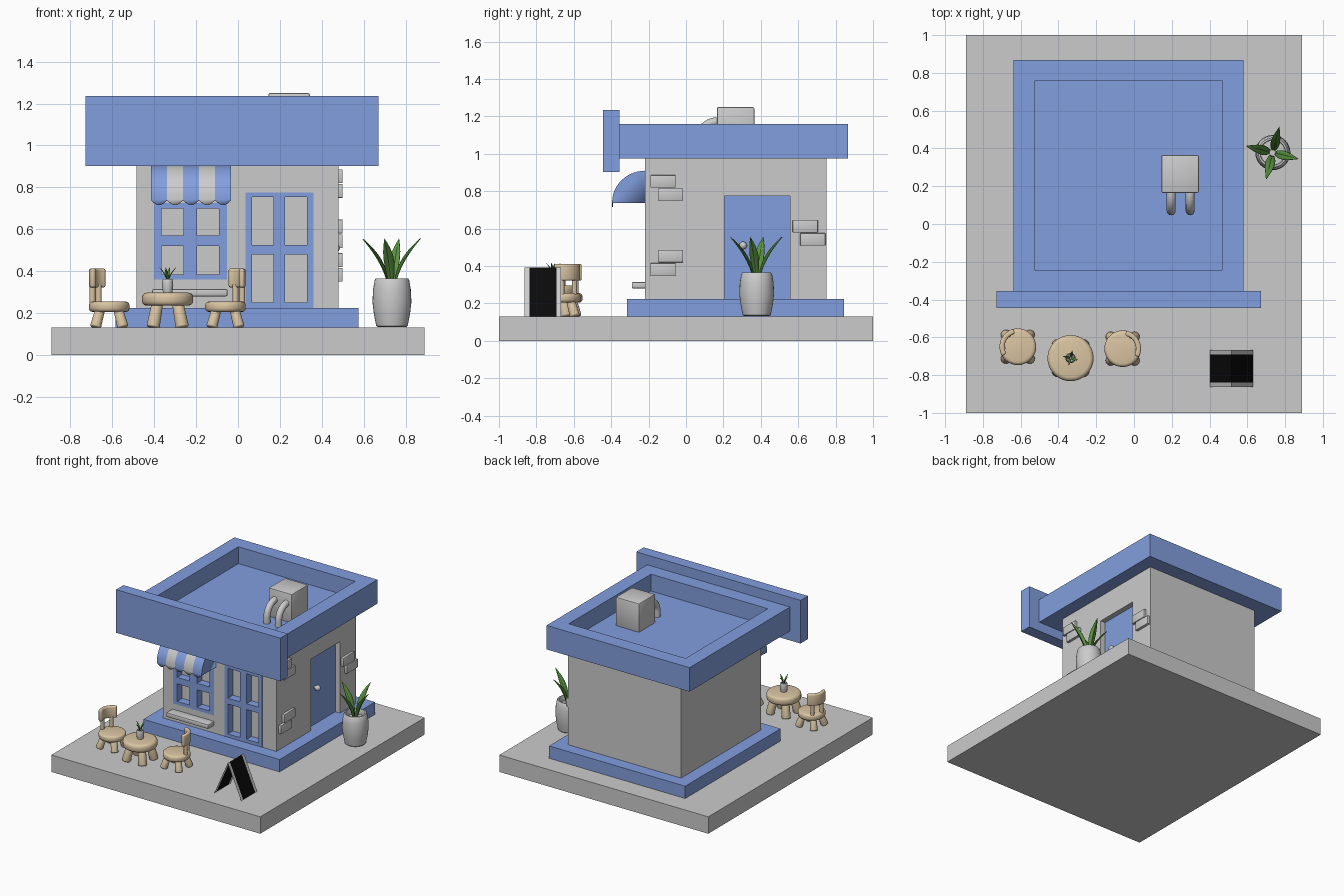
import bpy, bmesh, math
from mathutils import Vector, Matrix

if "Cube" in bpy.data.objects:
    bpy.data.objects.remove(bpy.data.objects["Cube"])


def material(name, col):
    m = bpy.data.materials.new(name)
    m.diffuse_color = (*col, 1)
    m.use_nodes = True
    m.node_tree.nodes["Principled BSDF"].inputs["Base Color"].default_value = m.diffuse_color
    return m


GREY = material("light grey", (0.60, 0.60, 0.60))
BLUE = material("soft blue", (0.225, 0.345, 0.735))
WOOD = material("pale wood", (0.70, 0.555, 0.36))
GREEN = material("leaf green", (0.10, 0.29, 0.05))
BLACK = material("board black", (0.003, 0.003, 0.003))


def finish(name, bm, mats, bevel=0, seg=3, smooth=True, solid=True):
    """Turn a bmesh into an object, with optional rounded edges."""
    if solid:
        bmesh.ops.recalc_face_normals(bm, faces=bm.faces)
    if bevel:
        edges = [e for e in bm.edges if e.calc_face_angle(0) > 0.6]
        bmesh.ops.bevel(bm, geom=edges, offset=bevel, segments=seg, affect='EDGES', profile=0.5)
    me = bpy.data.meshes.new(name)
    bm.to_mesh(me)
    bm.free()
    for m in (mats if isinstance(mats, list) else [mats]):
        me.materials.append(m)
    if smooth:
        me.shade_smooth()
        me.set_sharp_from_angle(angle=math.radians(35))
    ob = bpy.data.objects.new(name, me)
    bpy.context.collection.objects.link(ob)
    return ob


def add_box(bm, x, y, z):
    """Box from three (low, high) ranges."""
    size = [b - a for a, b in (x, y, z)]
    mid = [(a + b) / 2 for a, b in (x, y, z)]
    bmesh.ops.create_cube(bm, size=1, matrix=Matrix.Translation(mid) @ Matrix.Diagonal((*size, 1)))


def box(name, x, y, z, mat, bevel=0):
    bm = bmesh.new()
    add_box(bm, x, y, z)
    return finish(name, bm, mat, bevel, 2, smooth=bool(bevel))


def rod(name, a, b, r1, r2, mat, bevel=0, n=20):
    a, b = Vector(a), Vector(b)
    d = b - a
    bm = bmesh.new()
    mtx = Matrix.Translation((a + b) / 2) @ d.to_track_quat('Z', 'Y').to_matrix().to_4x4()
    bmesh.ops.create_cone(bm, cap_ends=True, segments=n, radius1=r1, radius2=r2, depth=d.length, matrix=mtx)
    return finish(name, bm, mat, bevel)


# ground slab, plinth
box("ground_slab", (-0.89, 0.89), (-1, 1), (0, 0.13), GREY)
box("plinth", (-0.585, 0.575), (-0.315, 0.845), (0.13, 0.225), BLUE)

# walls with openings cut for window and doors
walls = box("walls", (-0.485, 0.48), (-0.218, 0.752), (0.225, 0.98), GREY)
cutter_bm = bmesh.new()
add_box(cutter_bm, (-0.40, -0.052), (-0.4, -0.158), (0.36, 0.725))
add_box(cutter_bm, (0.037, 0.36), (-0.4, -0.158), (0.20, 0.775))
add_box(cutter_bm, (0.435, 0.7), (0.205, 0.555), (0.20, 0.775))
cutter = finish("opening_cutter", cutter_bm, GREY, smooth=False)
mod = walls.modifiers.new("openings", 'BOOLEAN')
mod.operation, mod.solver, mod.object = 'DIFFERENCE', 'EXACT', cutter
bpy.context.view_layer.objects.active = walls
bpy.ops.object.modifier_apply(modifier=mod.name)
bpy.data.objects.remove(cutter)


# window and front door: lattices of bars around four panes
def lattice(name, xs, zs):
    bm = bmesh.new()
    for i in (0, 2, 4):
        add_box(bm, (xs[i], xs[i + 1]), (-0.22, -0.155), (zs[0], zs[5]))
        add_box(bm, (xs[0], xs[5]), (-0.2195, -0.155), (zs[i], zs[i + 1]))
    finish(name, bm, BLUE, smooth=False)


lattice("window_frame", (-0.40, -0.365, -0.26, -0.195, -0.09, -0.052),
        (0.36, 0.385, 0.52, 0.57, 0.70, 0.725))
lattice("front_door", (0.037, 0.067, 0.17, 0.225, 0.33, 0.36),
        (0.225, 0.25, 0.48, 0.525, 0.755, 0.775))
box("window_sill", (-0.41, -0.05), (-0.29, -0.2), (0.28, 0.315), GREY, 0.008)

# side door and knob
box("side_door", (0.42, 0.44), (0.205, 0.555), (0.225, 0.775), BLUE)
bm = bmesh.new()
bmesh.ops.create_uvsphere(bm, u_segments=20, v_segments=12, radius=0.021,
                          matrix=Matrix.Translation((0.465, 0.305, 0.51)))
finish("door_knob", bm, GREY)
rod("knob_stem", (0.435, 0.305, 0.51), (0.46, 0.305, 0.51), 0.01, 0.01, GREY)

# raised bricks on the right wall
for i, (y, z) in enumerate([(-0.19, 0.82), (-0.15, 0.75), (-0.15, 0.42), (-0.19, 0.35), (0.57, 0.58), (0.61, 0.51)]):
    box(f"brick_{i}", (0.47, 0.50), (y, y + 0.135), (z, z + 0.066), GREY, 0.003)

# roof with sunken top, front sign board
bm = bmesh.new()
add_box(bm, (-0.637, 0.58), (-0.355, 0.867), (0.975, 1.16))
bm.faces.ensure_lookup_table()
top = max(bm.faces, key=lambda f: f.calc_center_median().z)
bmesh.ops.inset_region(bm, faces=[top], thickness=0.157)
ext = bmesh.ops.extrude_face_region(bm, geom=[top])
bmesh.ops.translate(bm, vec=(0, 0, -0.13), verts=[v for v in ext["geom"] if isinstance(v, bmesh.types.BMVert)])
if top.is_valid:
    bm.faces.remove(top)
finish("roof", bm, BLUE, smooth=False)
box("sign_board", (-0.727, 0.672), (-0.445, -0.355), (0.903, 1.235), BLUE)

# roof unit with two bent pipes
box("roof_unit", (0.145, 0.343), (0.165, 0.365), (1.025, 1.25), GREY, 0.008)
for i, x in enumerate((0.197, 0.297)):
    cu = bpy.data.curves.new(f"roof_pipe_{i}", 'CURVE')
    cu.dimensions, cu.bevel_depth, cu.bevel_resolution, cu.use_fill_caps = '3D', 0.024, 4, True
    arc = [math.radians(a) for a in range(0, 91, 9)]
    pts = [(0.18, 1.172)] + [(0.17 - 0.1 * math.sin(a), 1.072 + 0.1 * math.cos(a)) for a in arc] + [(0.07, 1.03)]
    sp = cu.splines.new('POLY')
    sp.points.add(len(pts) - 1)
    for p, (y, z) in zip(sp.points, pts):
        p.co = (x, y, z, 1)
    cu.materials.append(GREY)
    bpy.context.collection.objects.link(bpy.data.objects.new(cu.name, cu))

# striped quarter-round awning with scalloped hem
bm = bmesh.new()
cols, rows, sub = 40, 12, 8
grid = []
for i in range(cols + 1):
    x = -0.415 + 0.382 * i / cols
    col = []
    for j in range(rows + 1):
        a = math.pi / 2 * j / rows
        col.append(bm.verts.new((x, -0.217 - 0.178 * math.sin(a), 0.742 + 0.168 * math.cos(a))))
    hem = 0.738 - 0.023 * math.sin(math.pi * (i % sub) / sub)
    col.append(bm.verts.new((x, -0.396, hem)))
    grid.append(col)
for i in range(cols):
    for j in range(rows + 1):
        f = bm.faces.new((grid[i][j], grid[i][j + 1], grid[i + 1][j + 1], grid[i + 1][j]))
        f.material_index = (i // sub) % 2
for col in (grid[0], grid[-1]):
    corner = bm.verts.new((col[0].co.x, -0.217, 0.738))
    bm.faces.new(col + [corner])
awning = finish("awning", bm, [BLUE, GREY])
sol = awning.modifiers.new("thickness", 'SOLIDIFY')
sol.thickness, sol.offset = 0.006, -1

# folding board: two leaning sheets, black with grey side strips
bm = bmesh.new()
ys = (-0.863, -0.838, -0.692, -0.667)
for foot in (0.403, 0.631):
    for k in range(3):
        f = bm.faces.new([bm.verts.new(p) for p in ((0.517, ys[k], 0.392), (0.517, ys[k + 1], 0.392),
                                                    (foot, ys[k + 1], 0.131), (foot, ys[k], 0.131))])
        f.material_index = k % 2
        if foot < 0.5:
            f.normal_flip()
        f.normal_update()
        if f.normal.z < 0:
            f.normal_flip()
finish("folding_board", bm, [GREY, BLACK], smooth=False, solid=False)


# round wooden furniture
def legs(name, x, y, top_z, inner, outer, r):
    for i in range(4):
        sx, sy = (1, -1)[i % 2], (1, -1)[i // 2]
        rod(f"{name}_leg_{i}", (x + sx * outer, y + sy * outer, 0.131),
            (x + sx * inner, y + sy * inner, top_z), r, r * 0.85, WOOD, 0.008)


rod("table_top", (-0.336, -0.71, 0.235), (-0.336, -0.71, 0.297), 0.122, 0.122, WOOD, 0.022, 40)
legs("table", -0.336, -0.71, 0.25, 0.048, 0.07, 0.032)


def chair(name, x, y, facing):
    rod(f"{name}_seat", (x, y, 0.205), (x, y, 0.255), 0.097, 0.097, WOOD, 0.018, 36)
    legs(name, x, y, 0.22, 0.042, 0.066, 0.027)
    bm = bmesh.new()
    rings = []
    for i in range(15):
        a = math.radians(facing - 54 + 108 * i / 14)
        rings.append([bm.verts.new((x + r * math.cos(a), y + r * math.sin(a), z))
                      for r, z in ((0.07, 0.322), (0.097, 0.322), (0.097, 0.412), (0.07, 0.412))])
    for p, q in zip(rings, rings[1:]):
        for k in range(4):
            bm.faces.new((p[k], p[(k + 1) % 4], q[(k + 1) % 4], q[k]))
    bm.faces.new(rings[0])
    bm.faces.new(rings[-1][::-1])
    finish(f"{name}_backrest", bm, WOOD, 0.01)
    for i, d in enumerate((-28, 28)):
        a = math.radians(facing + d)
        px, py = x + 0.08 * math.cos(a), y + 0.08 * math.sin(a)
        rod(f"{name}_back_post_{i}", (px, py, 0.24), (px, py, 0.335), 0.014, 0.014, WOOD)


chair("left_chair", -0.615, -0.65, 157)
chair("right_chair", -0.06, -0.66, 25)


# potted plants: turned pot with four arching leaves
def plant(name, x, y, z, s):
    prof = [(0, 0), (0.068, 0), (0.075, 0.006), (0.086, 0.06), (0.093, 0.12), (0.09, 0.18), (0.082, 0.225),
            (0.077, 0.232), (0.068, 0.232), (0.064, 0.224), (0.066, 0.19), (0, 0.19)]
    bm = bmesh.new()
    vs = [bm.verts.new((x + r * s, y, z + h * s)) for r, h in prof]
    es = [bm.edges.new(p) for p in zip(vs, vs[1:])]
    bmesh.ops.spin(bm, geom=vs + es, cent=(x, y, z), axis=(0, 0, 1), angle=math.tau, steps=32)
    bmesh.ops.remove_doubles(bm, verts=bm.verts, dist=0.0002)
    finish(f"{name}_pot", bm, GREY)
    bm = bmesh.new()
    for k in range(4):
        a = math.radians(-14 + 90 * k)
        out, side = Vector((math.cos(a), math.sin(a), 0)), Vector((-math.sin(a), math.cos(a), 0))
        prev = None
        for i in range(11):
            t = i / 10
            hw = 0.009 * (1 - t) + 0.02 * math.sin(math.pi * t ** 1.15)
            mid = out * (0.018 + 0.124 * t ** 1.5) + Vector((0, 0, 0.185 + 0.237 * t ** 0.9))
            fold = Vector((0, 0, 0.15 * hw)) - out * 0.35 * hw
            row = [bm.verts.new(Vector((x, y, z)) + s * p)
                   for p in (mid + side * hw + fold, mid, mid - side * hw + fold)]
            if prev:
                for c in (0, 1):
                    bm.faces.new((prev[c], prev[c + 1], row[c + 1], row[c]))
            prev = row
    leaves = finish(f"{name}_leaves", bm, GREEN)
    th = leaves.modifiers.new("thickness", 'SOLIDIFY')
    th.thickness = 0.004 * s


plant("large_plant", 0.735, 0.378, 0.133, 1)
plant("table_plant", -0.336, -0.71, 0.295, 0.29)
